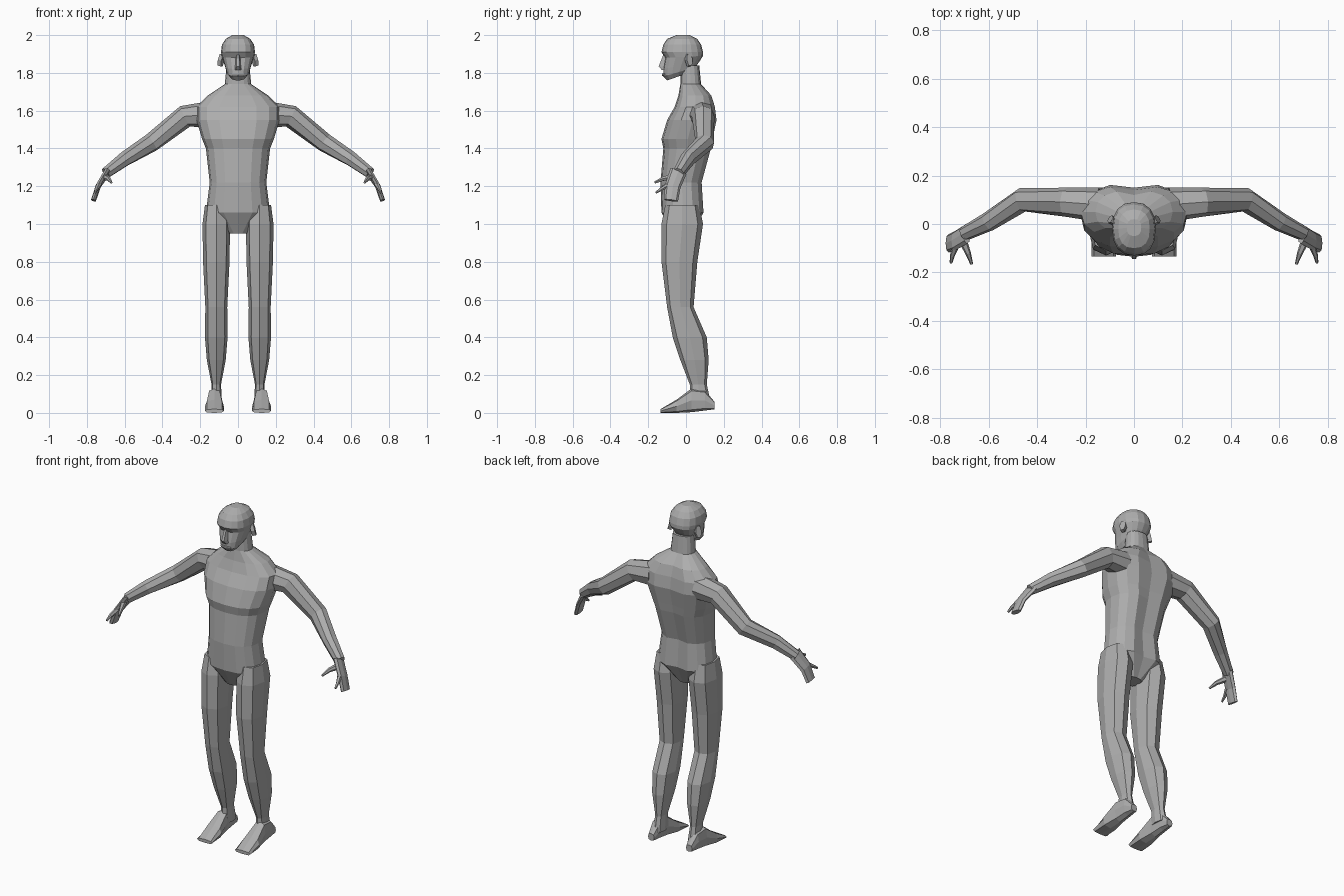
import bpy, bmesh
from math import cos, sin, pi, copysign
from mathutils import Vector

cube = bpy.data.objects.get("Cube")
if cube:
    bpy.data.objects.remove(cube, do_unlink=True)

across, depth, up = Vector((1, 0, 0)), Vector((0, 1, 0)), Vector((0, 0, 1))

skin = bpy.data.materials.new("plain grey")
skin.use_nodes = True
grey = (.42, .42, .42, 1)
skin.diffuse_color = grey
skin.node_tree.nodes["Principled BSDF"].inputs["Base Color"].default_value = grey


def rounded(value, power):
    return copysign(abs(value) ** (2 / power), value)


def ring(center, u, v, half_u, half_v, sides, power):
    """Rounded cross-section spanned by the axes u and v."""
    angles = [2 * pi * i / sides for i in range(sides)]
    return [Vector(center)
            + u * half_u * rounded(cos(angle), power)
            + v * half_v * rounded(sin(angle), power) for angle in angles]


def level(row, x=0, sides=16, power=2.4):
    """Horizontal ring from height, half width, front and back."""
    z, half, front, back = row
    center = (x, (front + back) / 2, z)
    return ring(center, across, depth, half, (back - front) / 2, sides, power)


def loft(name, rings, side=1):
    """Skin a list of rings, close both ends, mirror when side is negative."""
    bm = bmesh.new()
    loops = [[bm.verts.new((p.x * side, p.y, p.z)) for p in points] for points in rings]
    for lower, upper in zip(loops, loops[1:]):
        for i in range(len(lower)):
            bm.faces.new((lower[i - 1], lower[i], upper[i], upper[i - 1]))
    bm.faces.new(loops[0])
    bm.faces.new(loops[-1])
    bmesh.ops.recalc_face_normals(bm, faces=bm.faces)
    mesh = bpy.data.meshes.new(name)
    bm.to_mesh(mesh)
    bm.free()
    mesh.materials.append(skin)
    bpy.context.collection.objects.link(bpy.data.objects.new(name, mesh))


def limb(name, path, start, end, side=1, flatness=1, reference=up, sides=8):
    """Tube along a path, tapering evenly from the start to the end radius."""
    spots = [Vector(point) for point in path]
    last = len(spots) - 1
    rings = []
    for i, spot in enumerate(spots):
        along = spots[min(i + 1, last)] - spots[max(i - 1, 0)]
        u = along.cross(reference).normalized()
        v = u.cross(along).normalized()
        radius = start + (end - start) * i / last
        rings.append(ring(spot, u, v, radius, radius * flatness, sides, 2.3))
    loft(name, rings, side)


# Torso and neck, with a groove down the spine
torso = [(.95, .05, -.07, .03), (1.06, .17, -.13, .1), (1.22, .15, -.135, .09),
         (1.4, .17, -.12, .14), (1.45, .19, -.13, .15), (1.55, .22, -.1, .17),
         (1.62, .22, -.06, .16), (1.68, .16, -.04, .14), (1.74, .07, -.03, .08),
         (1.84, .06, -.03, .07)]
rings = [level(row) for row in torso]
for row, points in zip(torso, rings):
    if row[1] > .1:
        points[len(points) // 4].y -= .02
loft("torso", rings)

# Head, with the jaw rising towards the nape
head = [(1.76, .04, -.1, .02), (1.78, .06, -.12, .05), (1.82, .07, -.12, .07),
        (1.88, .085, -.11, .09), (1.91, .09, -.13, .09), (1.95, .085, -.12, .08),
        (1.98, .065, -.1, .06), (2, .03, -.05, .02)]
rings = [level(row) for row in head]
for (height, half, front, back), points in zip(head, rings):
    for point in points:
        point.z += max(0, 1.9 - height) * 2.5 * (point.y - front)
loft("head", rings)

# Face
nose = [(1.9, .01, -.12, -.09), (1.835, .015, -.148, -.09), (1.815, .02, -.13, -.09)]
loft("nose", [level(row, sides=6) for row in nose])
limb("lips", [(-.03, -.11, 1.79), (0, -.12, 1.79), (.03, -.11, 1.79)], .008, .008)

# Leg levels, and foot sections as depth, half width and top
leg = [(1.1, .06, -.11, .07), (1, .073, -.13, .09), (.8, .07, -.13, .06),
       (.56, .058, -.1, .04), (.4, .06, -.07, .11), (.28, .05, -.03, .12),
       (.15, .025, .02, .11), (.06, .03, .02, .13)]
foot = [(.15, .02, .06), (.1, .03, .12), (.03, .035, .13), (-.05, .05, .07),
        (-.135, .05, .02)]

# Arm, hand and ear paths
arm = [(.15, .08, 1.58), (.28, .09, 1.57), (.46, .1, 1.43), (.6, .01, 1.345),
       (.7, -.04, 1.27)]
hand = [(.69, -.04, 1.28), (.74, -.07, 1.2), (.765, -.08, 1.125)]
thumb = [(.71, -.06, 1.25), (.685, -.12, 1.24), (.67, -.165, 1.22)]
finger = [(.735, -.09, 1.21), (.75, -.13, 1.185), (.755, -.16, 1.165)]
ear = [(.08, .01, 1.865), (.098, .02, 1.87)]

for label, side in (("left", 1), ("right", -1)):
    loft(label + "_leg", [level(row, x=.115, sides=8) for row in leg], side)
    sections = []
    for y, half, top in foot:
        sole = max(0, y / 8)
        center = (.125, y, (top + sole) / 2)
        sections.append(ring(center, across, up, half, (top - sole) / 2, 8, 3))
    loft(label + "_foot", sections, side)
    limb(label + "_arm", arm, .07, .03, side)
    limb(label + "_hand", hand, .045, .038, side, flatness=.35, reference=across)
    limb(label + "_thumb", thumb, .018, .006, side, sides=6)
    limb(label + "_index_finger", finger, .014, .006, side, sides=6)
    limb(label + "_ear", ear, .018, .018, side, flatness=2, sides=6)
